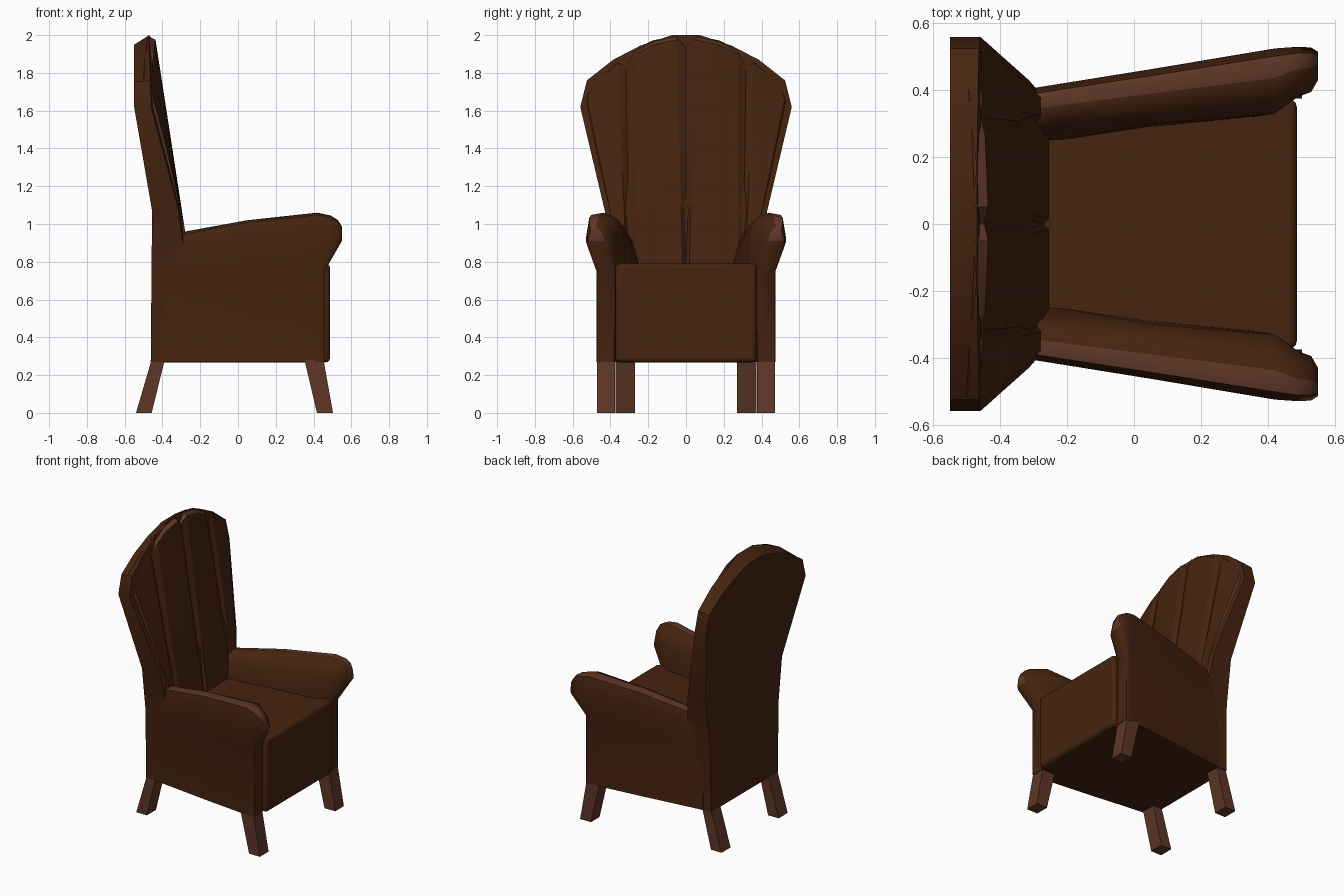
import bpy, bmesh, math

if "Cube" in bpy.data.objects:
    bpy.data.objects.remove(bpy.data.objects["Cube"])


def material(name, rgb):
    m = bpy.data.materials.new(name)
    m.diffuse_color = (*rgb, 1)
    m.use_nodes = True
    m.node_tree.nodes["Principled BSDF"].inputs["Base Color"].default_value = m.diffuse_color
    return m


leather = material("dark brown leather", (0.061, 0.0175, 0.005))
trim = material("worn brown trim", (0.112, 0.038, 0.020))


def lerp(a, b, t):
    return a + (b - a) * t


def table(pts, z):
    """Piecewise linear lookup in (z, value) pairs."""
    if z <= pts[0][0]:
        return pts[0][1]
    for (z0, v0), (z1, v1) in zip(pts, pts[1:]):
        if z <= z1:
            return lerp(v0, v1, (z - z0) / (z1 - z0))
    return pts[-1][1]


def finish(name, bm, mats, angle=35, bevel=0, mirror=False, recalc=True):
    if recalc:
        bmesh.ops.recalc_face_normals(bm, faces=bm.faces)
    me = bpy.data.meshes.new(name)
    bm.to_mesh(me)
    bm.free()
    ob = bpy.data.objects.new(name, me)
    bpy.context.collection.objects.link(ob)
    for m in mats:
        me.materials.append(m)
    if bevel:
        b = ob.modifiers.new("bevel", 'BEVEL')
        b.width, b.segments, b.limit_method = bevel, 3, 'ANGLE'
        b.angle_limit = math.radians(40)
    if mirror:
        mm = ob.modifiers.new("mirror", 'MIRROR')
        mm.use_axis = (False, True, False)
    bpy.ops.object.select_all(action='DESELECT')
    ob.select_set(True)
    bpy.context.view_layer.objects.active = ob
    bpy.ops.object.shade_smooth_by_angle(angle=math.radians(angle))
    return ob


def loft(rings, mat_rule=None, cap_rule=None):
    """Join closed rings; caps are strips between opposite points."""
    bm = bmesh.new()
    vs = [[bm.verts.new(p) for p in r] for r in rings]
    n = len(rings[0])
    for a, b in zip(vs, vs[1:]):
        for i in range(n):
            j = (i + 1) % n
            f = bm.faces.new((a[i], a[j], b[j], b[i]))
            f.material_index = mat_rule(i) if mat_rule else 0
    for r in (vs[0], vs[-1]):
        for i in range((n - 1) // 2):
            quad = list(dict.fromkeys((r[i], r[i + 1], r[n - 2 - i], r[n - 1 - i])))
            f = bm.faces.new(quad)
            f.material_index = cap_rule(i) if cap_rule else 0
    return bm


# Back shell: flared, arched outline lofted from rear to front rim
half = [(.375, .27), (.385, .75), (.43, 1.07), (.56, 1.62),
        (.525, 1.76), (.385, 1.87), (.24, 1.945), (.075, 2.0)]
outline = half + [(-y, z) for y, z in reversed(half)]
width = [(z, y) for y, z in half]
rear_x = [(.27, -.462), (1.07, -.455), (1.6, -.55)]
rim_x = [(.27, -.275), (.75, -.275), (.96, -.285), (1.62, -.46), (2, -.47)]
rear = [(table(rear_x, z), y, min(z, 1.7 + (z - 1.7) * .83)) for y, z in outline]
rim = [(table(rim_x, z), y, z) for y, z in outline]
inner = [(x + .008, y * .95, z - .03 if z > 1.7 else z) for x, y, z in rim]
finish("back_shell", loft([rear, rim, inner]), [leather])

# Padded back panels with three vertical channels: (bottom y, top y, top z, groove depth)
cols = [(0, 0, 1.935, .018), (.015, .05, 1.975, 0), (.15, .17, 1.95, 0),
        (.28, .27, 1.90, 0), (.30, .318, 1.835, .018), (.312, .36, 1.85, 0),
        (.325, .54, 1.74, 0)]
cols = [(-a, -b, c, d) for a, b, c, d in reversed(cols[1:])] + cols
bm = bmesh.new()
rows = 12
grid = []
for yb, yt, zt, depth in cols:
    line = []
    for k in range(rows + 1):
        z = lerp(.7, zt, k / rows)
        y = lerp(yb, yt, k / rows)
        lim = table(width, z) - .03
        y = max(-lim, min(lim, y))
        x = -.435 + (1.97 - z) * .1535 - .21 * max(0, (z - .96) / .66) * y * y - depth
        line.append(bm.verts.new((x, y, z)))
    grid.append(line)
for a, b in zip(grid, grid[1:]):
    for k in range(rows):
        bm.faces.new((a[k], b[k], b[k + 1], a[k + 1]))
edges = [e for e in bm.edges if e.is_boundary]
skirt = bmesh.ops.extrude_edge_only(bm, edges=edges)["geom"]
for g in skirt:
    if isinstance(g, bmesh.types.BMVert):
        g.co.x -= .04
        g.co.y *= 1.035
        g.co.z += .022 if g.co.z > 1.72 else 0
    elif isinstance(g, bmesh.types.BMFace):
        g.material_index = 1
bmesh.ops.recalc_face_normals(bm, faces=bm.faces)
if sum(f.normal.x * f.calc_area() for f in bm.faces) < 0:
    bmesh.ops.reverse_faces(bm, faces=bm.faces)
finish("back_panels", bm, [leather, trim], angle=20, recalc=False)

# Arms: (low x, top x, low inner/outer y, top inner/outer y, top z, roll height)
stations = [(-.40, -.40, .22, .380, .24, .39, .94, .09),
            (-.28, -.28, .24, .394, .27, .41, .96, .09),
            (.05, .05, .29, .435, .30, .463, 1.02, .10),
            (.36, .42, .32, .468, .33, .525, 1.06, .11),
            (.43, .49, .36, .474, .38, .53, 1.045, .12),
            (.452, .53, .375, .474, .395, .528, 1.02, .12),
            (.458, .55, .38, .470, .43, .515, .985, .075)]
rings = []
for xl, xt, yi, yo, ti, to, zt, h in stations:
    rings.append([(xl, yi, .27), (xl, yi, .75), (xt, ti, zt - h),
                  (xt, lerp(ti, to, .2), zt - .03), (xt, lerp(ti, to, .55), zt),
                  (xt, lerp(ti, to, .88), zt - .012), (xt, to, zt - h),
                  (xl, yo, .75), (xl, yo, .27)])
bm = loft(rings, lambda i: int(i == 4), lambda i: int(i >= 2))
finish("arm", bm, [leather, trim], angle=50, mirror=True)

# Seat: tapered block with rounded front edges
plan = [(-.42, .30), (.34, .335), (.43, .375), (.487, .372)]
plan += [(x, -y) for x, y in reversed(plan)]
bm = bmesh.new()
face = bm.faces.new([bm.verts.new((x, y, .268)) for x, y in plan])
top = bmesh.ops.extrude_face_region(bm, geom=[face])["geom"]
for v in top:
    if isinstance(v, bmesh.types.BMVert):
        v.co.z = .79
if not face.is_valid or len([f for f in bm.faces if abs(f.calc_center_median().z - .268) < .01]) == 0:
    bm.faces.new([v for v in bm.verts if v.co.z < .3])
finish("seat", bm, [leather], bevel=.022)


# Splayed square legs
def leg(name, top_x, foot_x, y0, y1):
    ring = lambda xs, z: [(xs[0], y0, z), (xs[1], y0, z), (xs[1], y1, z), (xs[0], y1, z)]
    bm = bmesh.new()
    a = [bm.verts.new(p) for p in ring(foot_x, 0)]
    b = [bm.verts.new(p) for p in ring(top_x, .28)]
    bm.faces.new(a)
    bm.faces.new(b)
    for i in range(4):
        j = (i + 1) % 4
        bm.faces.new((a[i], a[j], b[j], b[i]))
    finish(name, bm, [trim], mirror=True)


leg("front_leg", (.352, .453), (.418, .503), .375, .472)
leg("rear_leg", (-.458, -.388), (-.54, -.457), .27, .372)
